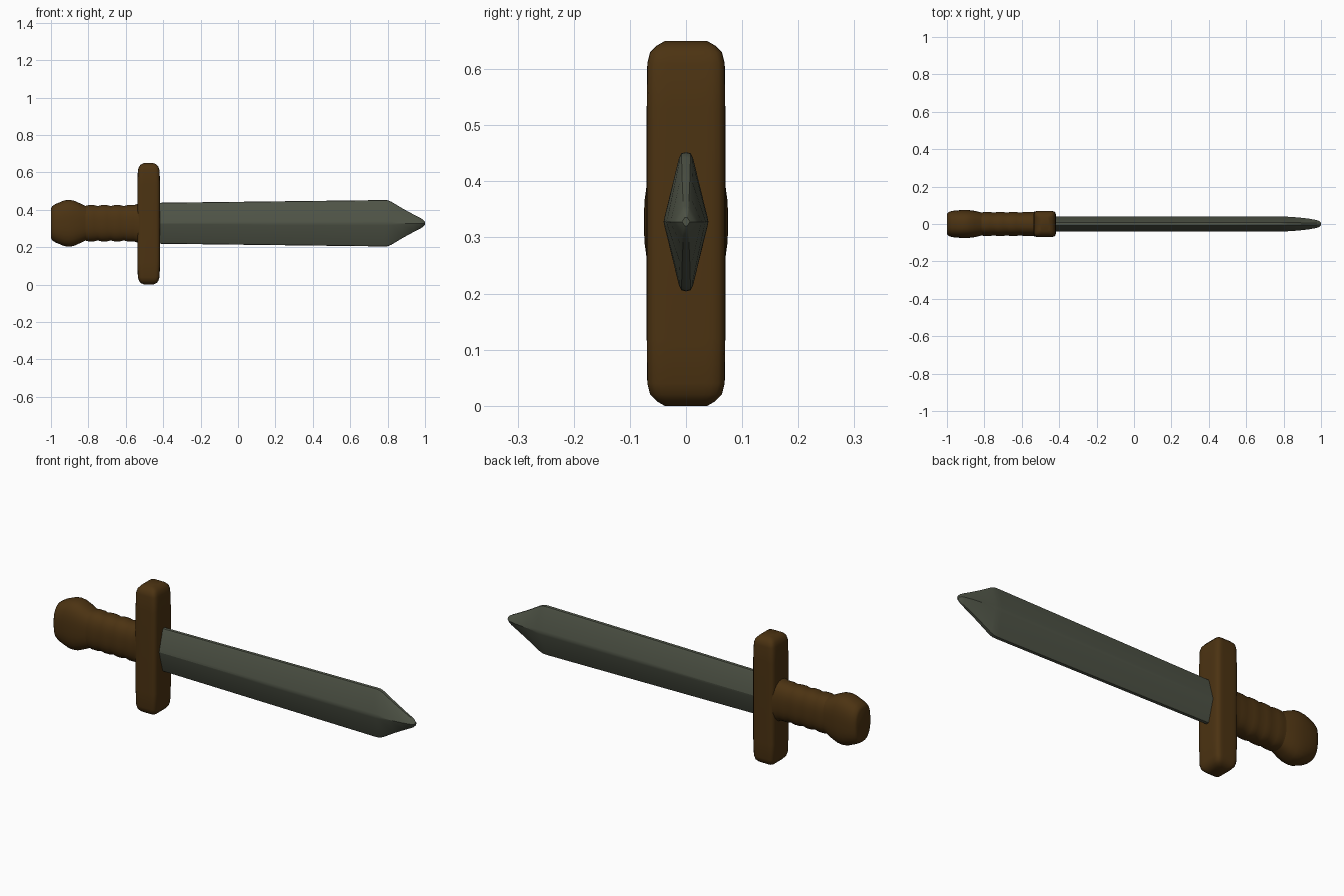
import bpy, bmesh, math
from mathutils import Vector

if "Cube" in bpy.data.objects:
    bpy.data.objects.remove(bpy.data.objects["Cube"])

CZ = 0.328  # height of the long axis


def material(name, rgb):
    m = bpy.data.materials.new(name)
    m.diffuse_color = (*rgb, 1)
    m.use_nodes = True
    m.node_tree.nodes["Principled BSDF"].inputs["Base Color"].default_value = m.diffuse_color
    return m


wood = material("brown wood", (0.072, 0.033, 0.006))
steel = material("grey green steel", (0.078, 0.088, 0.062))


def superellipse(power, n=32):
    """Unit rounded cross-section."""
    pts = []
    for i in range(n):
        a = 2 * math.pi * (i + 0.5) / n
        c, s = math.cos(a), math.sin(a)
        r = (abs(c) ** power + abs(s) ** power) ** (-1 / power)
        pts.append((r * c, r * s))
    return pts


def loft(name, section, stations, place, mat, angle):
    """Skin the unit section, scaled at each (position, half a, half b)."""
    bm = bmesh.new()
    rings = [[bm.verts.new(place(p, a * u, b * v)) for u, v in section]
             for p, a, b in stations]
    n = len(section)
    for r0, r1 in zip(rings, rings[1:]):
        for i in range(n):
            j = (i + 1) % n
            bm.faces.new((r0[i], r0[j], r1[j], r1[i]))
    bm.faces.new(rings[0])
    bm.faces.new(rings[-1])
    bmesh.ops.recalc_face_normals(bm, faces=bm.faces)
    me = bpy.data.meshes.new(name)
    bm.to_mesh(me)
    bm.free()
    me.materials.append(mat)
    ob = bpy.data.objects.new(name, me)
    bpy.context.collection.objects.link(ob)
    bpy.ops.object.select_all(action='DESELECT')
    ob.select_set(True)
    bpy.context.view_layer.objects.active = ob
    bpy.ops.object.shade_smooth_by_angle(angle=math.radians(angle))
    return ob


def along_x(p, a, b):
    return Vector((p, a, CZ + b))


def along_z(p, a, b):
    return Vector((-0.4775 + a, b, p))


# Blade: blunt diamond section with a rounded point
quarter = [(1, 0), (0.94, 0.09), (0.31, 0.92), (0.2, 0.985), (0, 1)]
half = quarter + [(-u, v) for u, v in reversed(quarter[:-1])]
diamond = half + [(-u, -v) for u, v in half[1:-1]]
loft("blade", diamond, [
    (-0.46, 0.039, 0.109), (0.2, 0.04, 0.117), (0.78, 0.04, 0.124),
    (0.80, 0.04, 0.123), (0.82, 0.039, 0.115), (0.88, 0.035, 0.079),
    (0.94, 0.028, 0.046), (0.975, 0.021, 0.028), (0.99, 0.016, 0.019),
    (1.0, 0.007, 0.008)], along_x, steel, 25)

# Crossguard: rounded bar with softened ends
end = [(0, 0.024, 0.038), (0.008, 0.042, 0.052), (0.02, 0.052, 0.064),
       (0.04, 0.058, 0.069), (0.12, 0.061, 0.07)]
loft("crossguard", superellipse(7, 48),
     end + [(0.65 - z, a, b) for z, a, b in reversed(end)],
     along_z, wood, 40)

# Grip: oval handle with shallow wrapped rings
grip = [(-0.86, 0.066, 0.1)]
for i in range(4):
    x = -0.82 + i * 0.07
    grip += [(x, 0.061, 0.092), (x + 0.02, 0.064, 0.097),
             (x + 0.05, 0.064, 0.097)]
grip += [(-0.545, 0.064, 0.1), (-0.52, 0.068, 0.112)]
loft("grip", superellipse(2.5), grip, along_x, wood, 50)

# Pommel: flared rounded knob
loft("pommel", superellipse(2.7), [
    (-1.0, 0.054, 0.078), (-0.993, 0.063, 0.092), (-0.975, 0.07, 0.103),
    (-0.93, 0.074, 0.122), (-0.905, 0.075, 0.125), (-0.88, 0.074, 0.122),
    (-0.85, 0.07, 0.109), (-0.825, 0.064, 0.097), (-0.81, 0.06, 0.09)],
    along_x, wood, 50)
